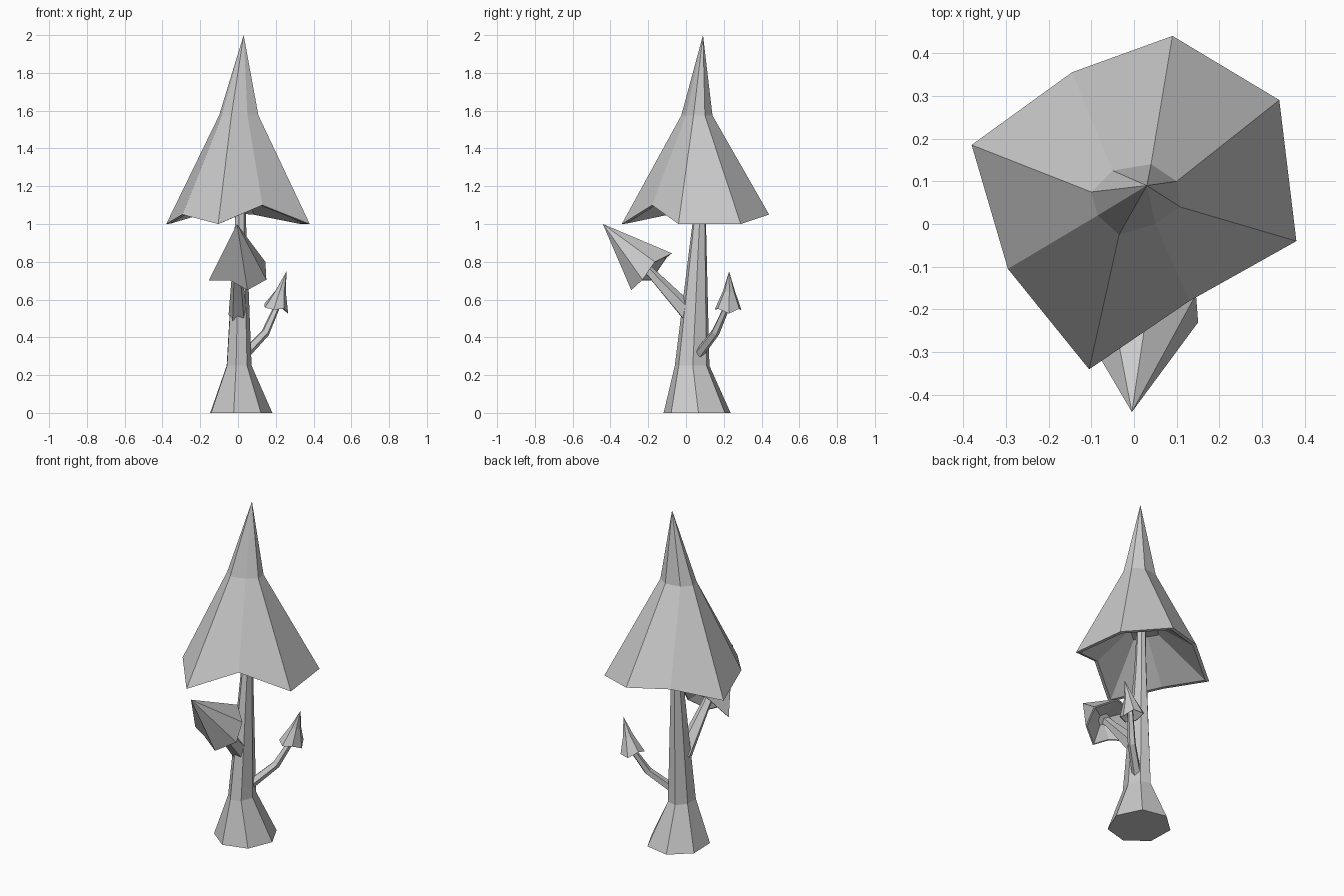
import bpy, bmesh, math
from mathutils import Vector

if "Cube" in bpy.data.objects:
    bpy.data.objects.remove(bpy.data.objects["Cube"])


def loft(name, rings):
    """Join point rings in order; a one-point ring is a tip, open ends are filled."""
    bm = bmesh.new()
    loops = [[bm.verts.new(p) for p in r] for r in rings]
    for a, b in zip(loops, loops[1:]):
        n = max(len(a), len(b))
        for i in range(n):
            j = (i + 1) % n
            if len(a) == 1:
                bm.faces.new((a[0], b[i], b[j]))
            else:
                bm.faces.new((a[i], b[i], b[j], a[j]))
    for end in (loops[0], loops[-1]):
        if len(end) > 2:
            bm.faces.new(end)
    bmesh.ops.recalc_face_normals(bm, faces=bm.faces[:])
    me = bpy.data.meshes.new(name)
    bm.to_mesh(me)
    bm.free()
    ob = bpy.data.objects.new(name, me)
    bpy.context.collection.objects.link(ob)
    return ob


def ring(c, rx, ry, n, start=0.0, axis=(0, 0, 1)):
    q = Vector((0, 0, 1)).rotation_difference(Vector(axis).normalized())
    pts = []
    for i in range(n):
        a = math.radians(start) + 2 * math.pi * i / n
        pts.append(Vector(c) + q @ Vector((rx * math.cos(a), ry * math.sin(a), 0)))
    return pts


def branch(name, path, n=5):
    """Tapered tube along (point, radius) pairs."""
    pts = [Vector(p) for p, r in path]
    rings = []
    for i, (p, r) in enumerate(path):
        d = pts[min(i + 1, len(pts) - 1)] - pts[max(i - 1, 0)]
        rings.append(ring(p, r, r, n, 20, d))
    loft(name, rings)


def cap(name, tip, mid, rim, hollow, spread=0.25):
    """Pointed cap with a thin rim and a hollow underside."""
    tip = Vector(tip)
    rim = [Vector(p) for p in rim]
    c = sum(rim, Vector()) / len(rim)
    lip = [c + (p - c) * 0.94 for p in rim]
    ceiling = [c + (tip - c) * hollow + (p - c) * spread for p in rim]
    rings = [[tip]] + ([mid] if mid else []) + [rim, lip, ceiling]
    loft(name, rings)


# Flared seven-sided trunk
loft("trunk", [
    ring((0.01, 0.06, 0), 0.172, 0.182, 7, -101),
    ring((0.003, 0.033, 0.25), 0.069, 0.094, 7, -101),
    ring((0.012, 0.07, 1.0), 0.031, 0.037, 7, -101),
    ring((0.013, 0.078, 1.25), 0.024, 0.026, 7, -101),
])

# Large top cap with wavy rim
cap("main_cap", (0.03, 0.09, 2.0),
    [Vector((x, y, 1.575)) for x, y in (
        (0.04, 0.14), (0.10, 0.10), (0.108, 0.04), (0.05, 0.0),
        (-0.035, -0.025), (-0.085, 0.02), (-0.10, 0.075), (-0.05, 0.125))],
    [(0.09, 0.44, 1.05), (0.34, 0.29, 1.0), (0.38, -0.04, 1.0), (0.13, -0.18, 1.1),
     (-0.105, -0.34, 1.0), (-0.295, -0.105, 1.05), (-0.38, 0.185, 1.0), (-0.145, 0.355, 1.07)],
    0.2)

# Front branch and its tilted cap
branch("front_branch", [((0, 0.03, 0.51), 0.052), ((-0.005, -0.18, 0.735), 0.028),
                        ((-0.005, -0.25, 0.81), 0.024)])
cap("front_cap", (-0.005, -0.44, 1.0), None,
    [(0.05, -0.29, 0.65), (0.15, -0.23, 0.705), (0.145, -0.165, 0.80), (0.05, -0.075, 0.845),
     (-0.07, -0.10, 0.825), (-0.155, -0.185, 0.70), (-0.04, -0.26, 0.70)],
    0.2)

# Bent side branch and its small cap
branch("side_branch", [((0.04, 0.07, 0.315), 0.027), ((0.145, 0.155, 0.425), 0.023),
                       ((0.205, 0.215, 0.56), 0.017), ((0.215, 0.22, 0.60), 0.015)])
tilt = (0.25, 0.02, 1)
side_rim = ring((0.2, 0.223, 0.55), 0.068, 0.073, 7, -100, tilt)
for k, p in enumerate(side_rim):
    p.z += 0.012 if k % 2 else -0.008
cap("side_cap", (0.257, 0.228, 0.75),
    ring((0.226, 0.228, 0.645), 0.028, 0.032, 7, -100, tilt), side_rim, 0.2)
